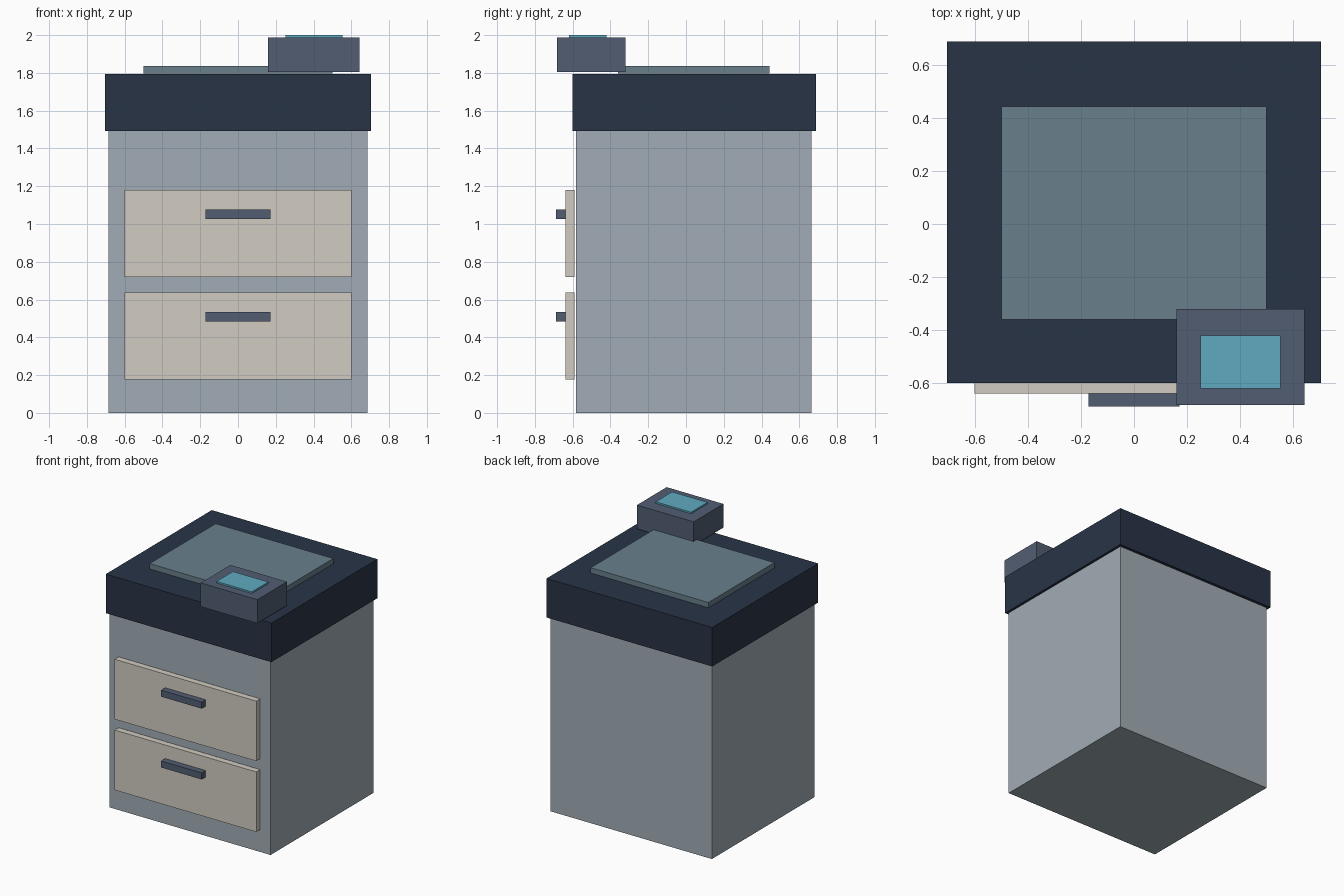
import bpy, bmesh
from mathutils import Vector

if "Cube" in bpy.data.objects:
    bpy.data.objects.remove(bpy.data.objects["Cube"])


def material(name, rgb):
    # 0-255 display colour converted to linear
    m = bpy.data.materials.new(name)
    m.diffuse_color = [(c / 255) ** 2.2 for c in rgb] + [1.0]
    m.use_nodes = True
    m.node_tree.nodes["Principled BSDF"].inputs["Base Color"].default_value = m.diffuse_color
    return m


def box(name, x, y, z, mat):
    """Axis-aligned box from (min, max) ranges."""
    lo, hi = Vector((x[0], y[0], z[0])), Vector((x[1], y[1], z[1]))
    bm = bmesh.new()
    bmesh.ops.create_cube(bm, size=1)
    bmesh.ops.scale(bm, vec=hi - lo, verts=bm.verts)
    mesh = bpy.data.meshes.new(name)
    bm.to_mesh(mesh)
    bm.free()
    mesh.materials.append(mat)
    ob = bpy.data.objects.new(name, mesh)
    ob.location = (lo + hi) / 2
    bpy.context.collection.objects.link(ob)
    return ob


grey = material("body_grey", (160, 171, 180))
navy = material("dark_navy", (45, 55, 72))
slate = material("slate", (83, 94, 114))
cream = material("cream", (208, 203, 192))
teal = material("glass_teal", (104, 127, 138))
cyan = material("screen_cyan", (95, 168, 190))

# Cabinet and scanner head
box("cabinet_body", (-0.685, 0.685), (-0.583, 0.664), (0, 1.495), grey)
box("top_unit", (-0.704, 0.704), (-0.60, 0.687), (1.493, 1.793), navy)
box("glass_plate", (-0.50, 0.50), (-0.36, 0.443), (1.796, 1.837), teal)

# Control panel with screen
box("control_panel", (0.16, 0.642), (-0.682, -0.321), (1.806, 1.988), slate)
box("panel_screen", (0.251, 0.552), (-0.62, -0.42), (1.98, 2.0), cyan)

# Drawers with handles
for label, z in (("lower", 0.176), ("upper", 0.72)):
    box(f"{label}_drawer", (-0.602, 0.602), (-0.638, -0.591), (z, z + 0.461), cream)
    box(f"{label}_handle", (-0.172, 0.172), (-0.687, -0.638), (z + 0.307, z + 0.357), slate)
